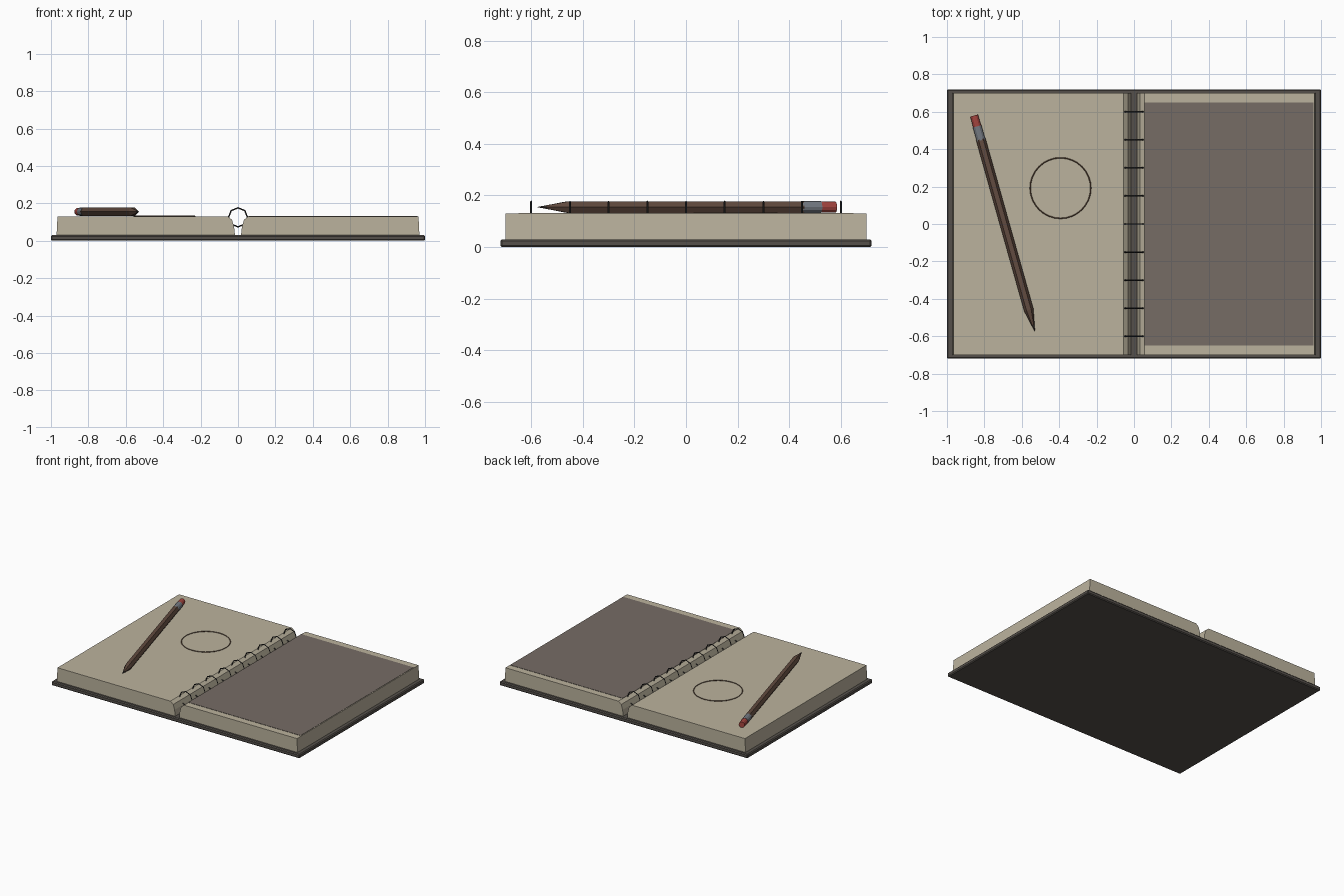
import bpy, bmesh
from math import pi, sin, cos
from mathutils import Vector, Matrix

if "Cube" in bpy.data.objects:
    bpy.data.objects.remove(bpy.data.objects["Cube"])


def material(name, rgb):
    m = bpy.data.materials.new(name)
    m.diffuse_color = (*rgb, 1)
    m.use_nodes = True
    m.node_tree.nodes["Principled BSDF"].inputs["Base Color"].default_value = m.diffuse_color
    return m


PAPER = material("paper", (0.50, 0.45, 0.34))
COVER = material("cover_dark", (0.09, 0.08, 0.07))
PANEL = material("panel_grey", (0.18, 0.15, 0.13))
WIRE = material("wire_black", (0.03, 0.03, 0.03))
WOOD = material("pencil_brown", (0.12, 0.07, 0.05))
LEAD = material("lead", (0.05, 0.04, 0.035))
METAL = material("ferrule_grey", (0.18, 0.20, 0.23))
RUBBER = material("eraser_red", (0.38, 0.06, 0.05))
INK = material("ink_brown", (0.14, 0.08, 0.05))


def finish(name, bm, mat):
    bmesh.ops.recalc_face_normals(bm, faces=bm.faces)
    me = bpy.data.meshes.new(name)
    bm.to_mesh(me)
    bm.free()
    me.materials.append(mat)
    ob = bpy.data.objects.new(name, me)
    bpy.context.collection.objects.link(ob)
    return ob


def box(name, x0, x1, y0, y1, z0, z1, mat, bevel=0):
    bm = bmesh.new()
    size = Matrix.Diagonal((x1 - x0, y1 - y0, z1 - z0, 1))
    mid = Matrix.Translation(((x0 + x1) / 2, (y0 + y1) / 2, (z0 + z1) / 2))
    bmesh.ops.create_cube(bm, size=1, matrix=mid @ size)
    if bevel:
        bmesh.ops.bevel(bm, geom=bm.edges[:], offset=bevel, segments=1,
                        affect='EDGES', profile=0.5)
    return finish(name, bm, mat)


def prism_y(name, profile, y0, y1, mat):
    bm = bmesh.new()
    face = bm.faces.new([bm.verts.new((x, y0, z)) for x, z in profile])
    ext = bmesh.ops.extrude_face_region(bm, geom=[face])["geom"]
    bmesh.ops.translate(bm, vec=(0, y1 - y0, 0),
                        verts=[v for v in ext if isinstance(v, bmesh.types.BMVert)])
    bm.faces.ensure_lookup_table()
    if not any(len(f.verts) == len(profile) and
               all(abs(v.co.y - y0) < 1e-6 for v in f.verts) for f in bm.faces):
        bm.faces.new([v for v in bm.verts if abs(v.co.y - y0) < 1e-6])
    return finish(name, bm, mat)


def ring(name, center, u, v, radius, wire, sides, mat):
    # low-poly wire loop in the plane of u and v
    bm = bmesh.new()
    u, v, c = Vector(u), Vector(v), Vector(center)
    n = u.cross(v)
    loops = []
    for i in range(sides):
        a = 2 * pi * i / sides
        r = u * cos(a) + v * sin(a)
        loops.append([bm.verts.new(c + r * (radius + wire * cos(b)) + n * wire * sin(b))
                      for b in (k * pi / 2 for k in range(4))])
    for i in range(sides):
        p, q = loops[i], loops[(i + 1) % sides]
        for k in range(4):
            m = (k + 1) % 4
            bm.faces.new((p[k], q[k], q[m], p[m]))
    return finish(name, bm, mat)


# Cover board
box("cover", -1, 1, -0.72, 0.72, 0, 0.03, COVER, 0.006)

# Page blocks, sloping down into the spine gap
profile = [(0.97, 0.03), (0.965, 0.13), (0.055, 0.13), (0.032, 0.112),
           (0.021, 0.075), (0.016, 0.03)]
for side, s in (("left", -1), ("right", 1)):
    prism_y(side + "_pages", [(s * x, z) for x, z in profile], -0.70, 0.70, PAPER)

# Dark panel on the right page, drawn circle on the left page
box("page_panel", 0.055, 0.96, -0.65, 0.65, 0.128, 0.132, PANEL)
ring("drawn_circle", (-0.393, 0.192, 0.131), (1, 0, 0), (0, 1, 0), 0.162, 0.003, 32, INK)

# Binding rings
for i in range(9):
    ring(f"binding_ring_{i + 1}", (0, -0.6 + 0.15 * i, 0.125),
         (1, 0, 0), (0, 0, 1), 0.051, 0.004, 8, WIRE)

# Pencil
END, TIP = Vector((-0.855, 0.58, 0.155)), Vector((-0.53, -0.575, 0.155))
AXIS = TIP - END
TURN = AXIS.to_track_quat('Z', 'Y').to_matrix().to_4x4() @ Matrix.Rotation(pi / 6, 4, 'Z')


def pencil_part(name, t0, t1, r0, r1, sides, mat):
    bm = bmesh.new()
    place = Matrix.Translation(END + AXIS * (t0 + t1) / 2) @ TURN
    bmesh.ops.create_cone(bm, cap_ends=True, segments=sides, radius1=r0, radius2=r1,
                          depth=AXIS.length * (t1 - t0), matrix=place)
    return finish(name, bm, mat)


pencil_part("pencil_eraser", 0.0, 0.055, 0.021, 0.022, 12, RUBBER)
pencil_part("pencil_ferrule", 0.05, 0.115, 0.0235, 0.0235, 12, METAL)
pencil_part("pencil_body", 0.11, 0.90, 0.0255, 0.0255, 6, WOOD)
pencil_part("pencil_point", 0.90, 0.97, 0.0255, 0.008, 6, WOOD)
pencil_part("pencil_lead", 0.97, 1.0, 0.008, 0.001, 6, LEAD)
